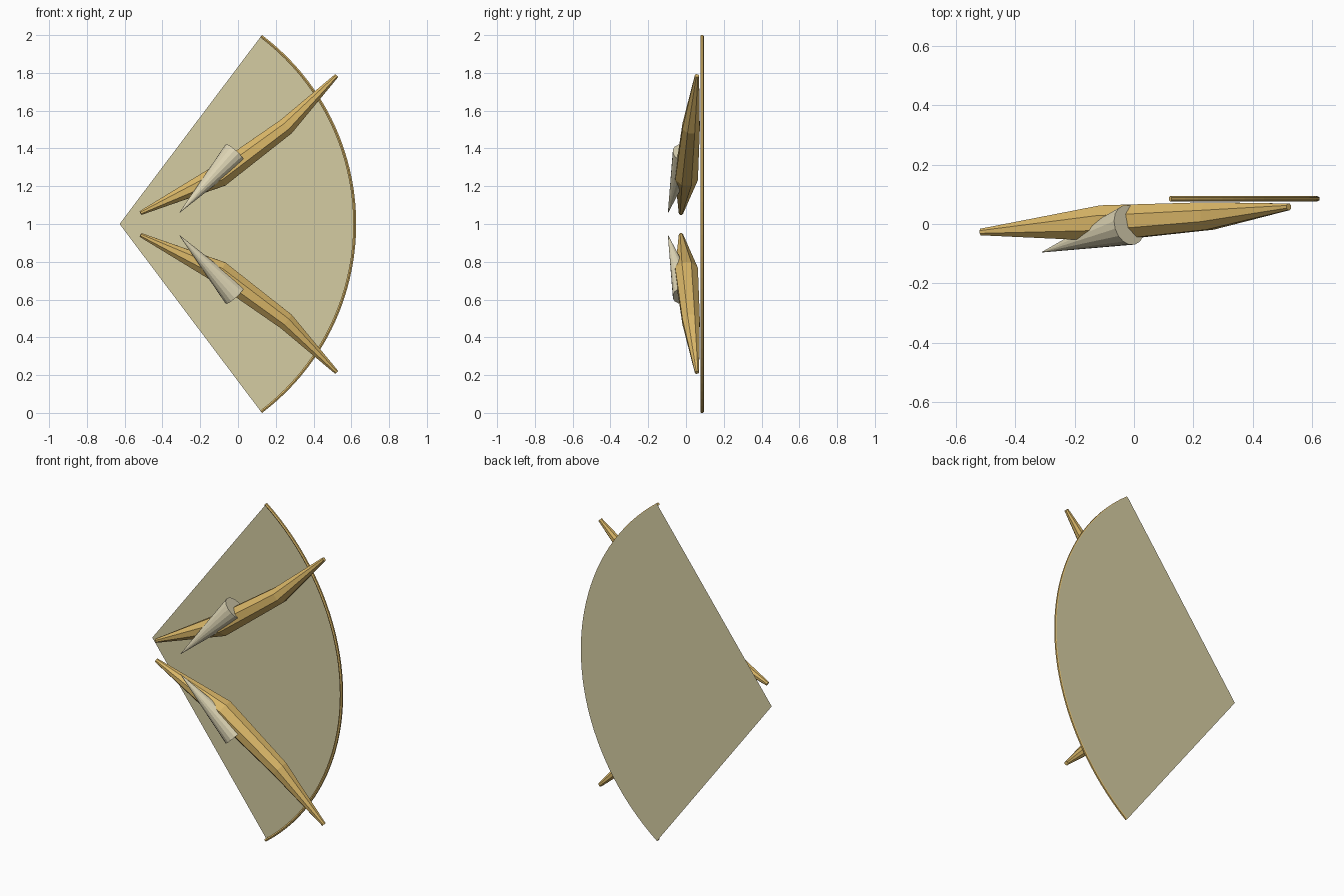
import bpy, bmesh
from math import cos, sin, pi, radians
from mathutils import Vector

if "Cube" in bpy.data.objects:
    bpy.data.objects.remove(bpy.data.objects["Cube"])


def material(name, rgb):
    """Flat material from display colour values."""
    color = [(c / 255) ** 2.2 for c in rgb] + [1.0]
    mat = bpy.data.materials.new(name)
    mat.use_nodes = True
    mat.diffuse_color = color
    mat.node_tree.nodes["Principled BSDF"].inputs["Base Color"].default_value = color
    return mat


GOLD = material("gold", (218, 182, 104))
BONE = material("bone", (222, 213, 180))
SHEET = material("pale_sheet", (212, 203, 161))


def finish(name, bm, mat):
    bmesh.ops.recalc_face_normals(bm, faces=bm.faces)
    mesh = bpy.data.meshes.new(name)
    bm.to_mesh(mesh)
    bm.free()
    mesh.materials.append(mat)
    obj = bpy.data.objects.new(name, mesh)
    bpy.context.collection.objects.link(obj)
    return obj


def sweep(name, path, radii, sides, mat):
    """Faceted capped tube along a path with a radius at each point."""
    bm = bmesh.new()
    pts = [Vector(p) for p in path]
    rings = []
    for i, (p, r) in enumerate(zip(pts, radii)):
        t = (pts[min(i + 1, len(pts) - 1)] - pts[max(i - 1, 0)]).normalized()
        u = Vector((0, 1, 0)).cross(t).normalized()
        v = t.cross(u)
        angles = [2 * pi * (k + 0.5) / sides for k in range(sides)]
        rings.append([bm.verts.new(p + r * (cos(a) * u + sin(a) * v)) for a in angles])
    for a, b in zip(rings, rings[1:]):
        for k in range(sides):
            j = (k + 1) % sides
            bm.faces.new((a[k], a[j], b[j], b[k]))
    bm.faces.new(rings[0])
    bm.faces.new(rings[-1])
    return finish(name, bm, mat)


APEX_X, SPREAD, STEPS = -0.627, radians(53), 40


def arc(radius, y):
    angles = [SPREAD * (2 * i / STEPS - 1) for i in range(STEPS + 1)]
    return [(APEX_X + radius * cos(a), y, 1 + radius * sin(a)) for a in angles]


# Thin fan-shaped sheet behind everything
bm = bmesh.new()
bm.faces.new([bm.verts.new(p) for p in [(APEX_X, 0.094, 1)] + arc(1.249, 0.094)])
finish("fan_sheet", bm, SHEET)

# Curved rim along the outer edge of the sheet
sweep("fan_rim", arc(1.245, 0.085), [0.009] * (STEPS + 1), 6, GOLD)

# Bent tapering fingers and their spurs, mirrored above and below the middle
finger = [(-0.516, -0.027, 0.058), (-0.098, 0.003, 0.255),
          (0.254, 0.027, 0.515), (0.522, 0.058, 0.785)]
spur = [(-0.31, -0.095, 0.06), (-0.016, -0.003, 0.375)]
for side, s in (("upper", 1), ("lower", -1)):
    def place(path):
        return [(x, y, 1 + s * z) for x, y, z in path]
    sweep(side + "_finger", place(finger), (0.012, 0.065, 0.05, 0.012), 8, GOLD)
    sweep(side + "_spur", place(spur), (0.001, 0.069), 16, BONE)
